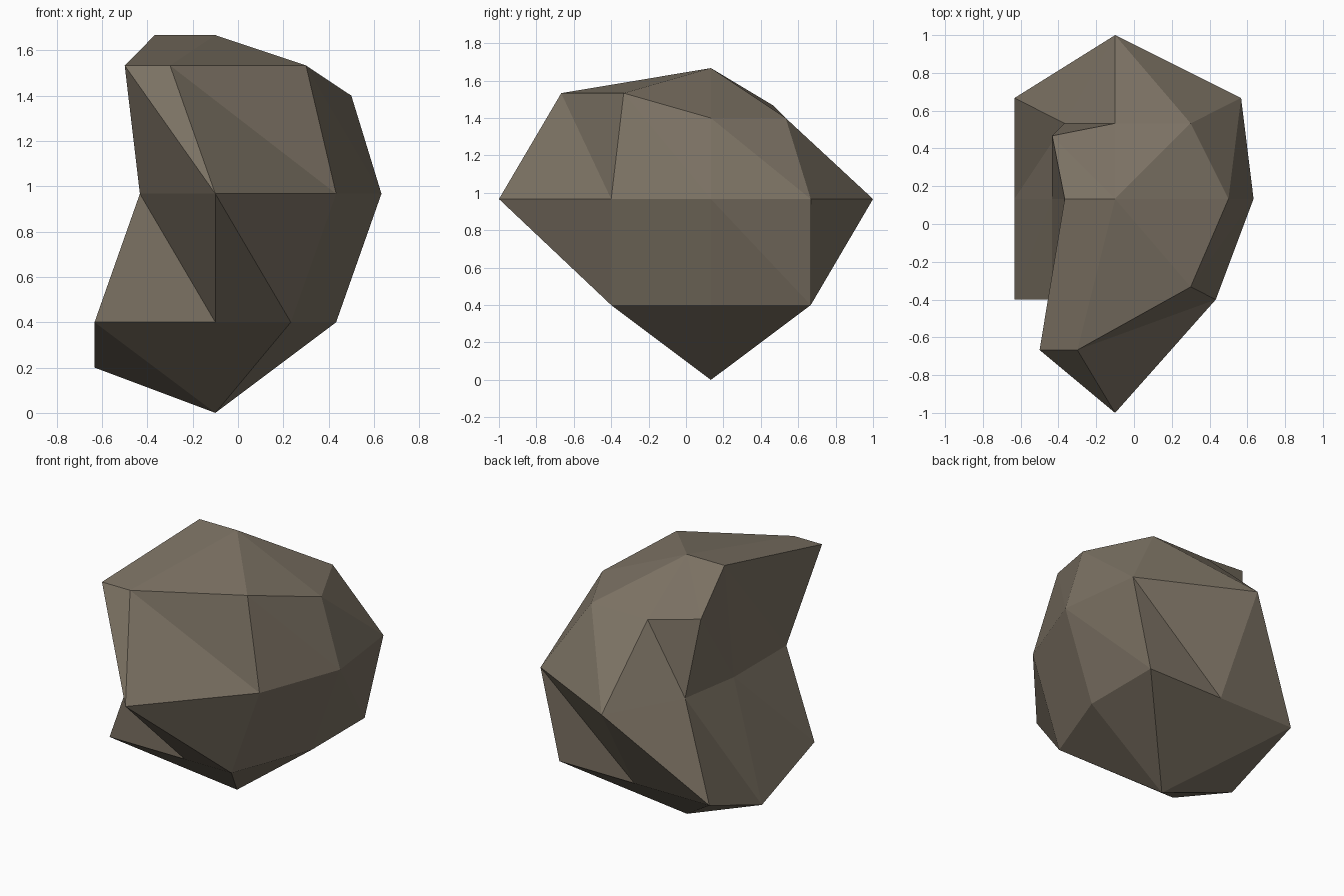
import bpy, bmesh

if "Cube" in bpy.data.objects:
    bpy.data.objects.remove(bpy.data.objects["Cube"])

# Faceted boulder: a box with every side split 2 x 2, pulled into shape.
# Each level is a ring of 8 points: corner, middle, corner, middle ...
# starting at front left and running anticlockwise seen from above.
LOW = [(-.633, -.4, .4), (-.1, -.4, .4), (.233, -.4, .4), (.433, .133, .4),
       (.433, .667, .4), (-.1, .667, .4), (-.633, .667, .4), (-.633, .133, .2)]
WAIST = [(-.433, -.4, .967), (-.1, -1, .967), (.433, -.4, .967), (.633, .133, .967),
         (.567, .667, .967), (-.1, 1, .967), (-.367, .533, .967), (-.433, .133, .967)]
HIGH = [(-.5, -.667, 1.533), (-.3, -.667, 1.533), (.3, -.333, 1.533), (.5, .133, 1.4),
        (.3, .533, 1.4), (-.1, .533, 1.4), (-.433, .467, 1.467), (-.367, .133, 1.667)]
BOTTOM, PEAK = (-.1, .133, 0), (-.1, .133, 1.667)

stone = bpy.data.materials.new("warm grey stone")
stone.diffuse_color = (.20, .168, .126, 1)
stone.use_nodes = True
stone.node_tree.nodes["Principled BSDF"].inputs["Base Color"].default_value = stone.diffuse_color

bm = bmesh.new()
low, waist, high = ([bm.verts.new(p) for p in ring] for ring in (LOW, WAIST, HIGH))
bottom, peak = bm.verts.new(BOTTOM), bm.verts.new(PEAK)

for i in range(8):
    j = (i + 1) % 8
    # Side walls: every facet pair folds the same way round the rock
    for under, over in ((low, waist), (waist, high)):
        bm.faces.new((under[i], under[j], over[i]))
        bm.faces.new((under[j], over[j], over[i]))
    # Top and underside: facets fan out from the centre points
    bm.faces.new((high[i], high[j], peak))
    bm.faces.new((low[j], low[i], bottom))

bmesh.ops.recalc_face_normals(bm, faces=bm.faces)
mesh = bpy.data.meshes.new("boulder")
bm.to_mesh(mesh)
bm.free()
mesh.materials.append(stone)
bpy.context.collection.objects.link(bpy.data.objects.new("boulder", mesh))
